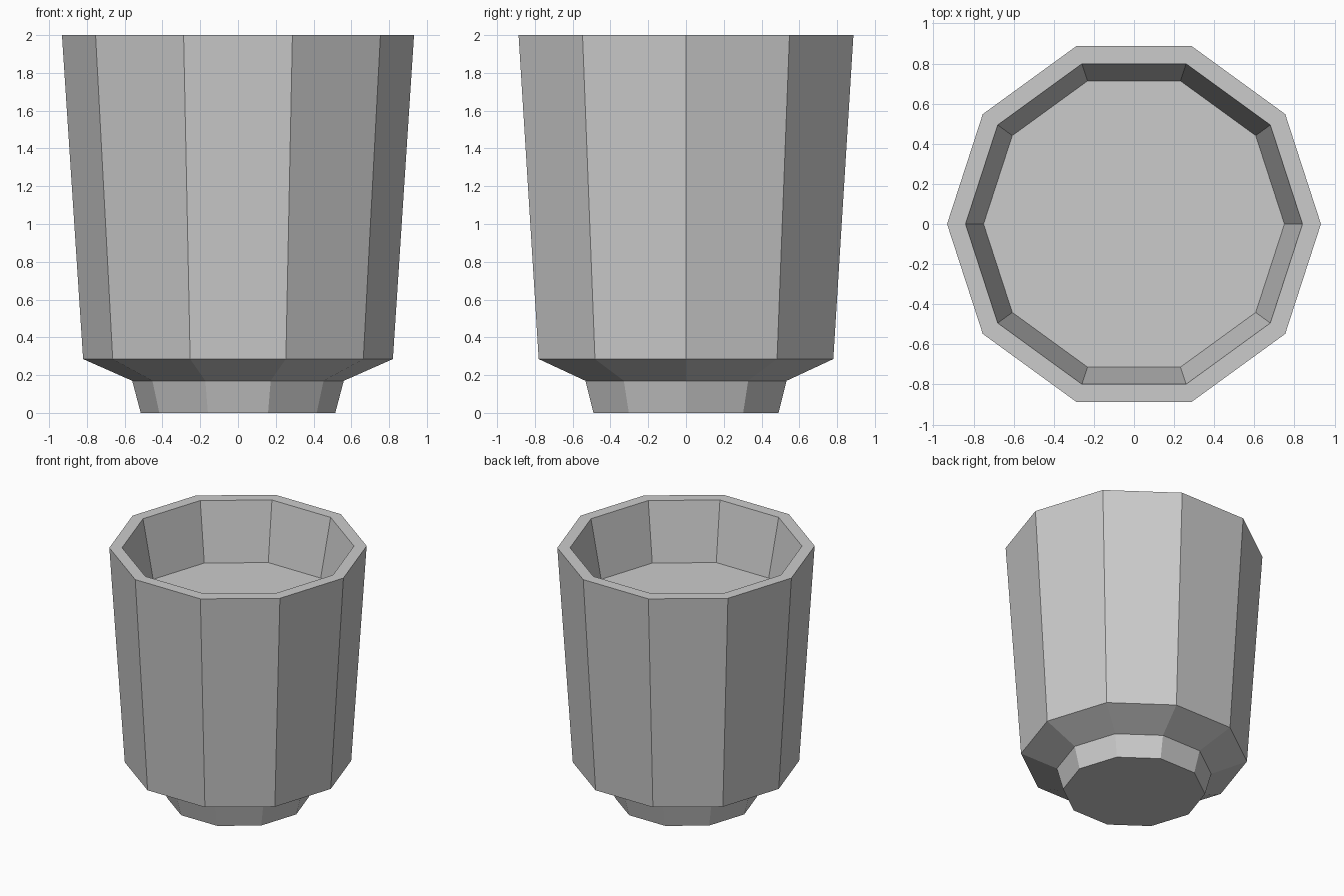
import bpy
import bmesh
import math

if "Cube" in bpy.data.objects:
    bpy.data.objects.remove(bpy.data.objects["Cube"])

SIDES = 10

# Radius and height pairs: foot, flared shoulder, body, rim, inner wall
PROFILE = [(0.515, 0.0), (0.56, 0.17), (0.82, 0.285),
           (0.932, 2.0), (0.84, 2.0), (0.75, 1.54)]

grey = bpy.data.materials.new("plain_grey")
grey.diffuse_color = (0.6, 0.6, 0.6, 1.0)
grey.use_nodes = True
grey.node_tree.nodes["Principled BSDF"].inputs["Base Color"].default_value = grey.diffuse_color


def ring(bm, radius, z):
    step = 2 * math.pi / SIDES
    return [bm.verts.new((radius * math.cos(i * step), radius * math.sin(i * step), z))
            for i in range(SIDES)]


bm = bmesh.new()
rings = [ring(bm, r, z) for r, z in PROFILE]

# Walls between neighbouring rings
for low, high in zip(rings, rings[1:]):
    for i in range(SIDES):
        j = (i + 1) % SIDES
        bm.faces.new((low[i], low[j], high[j], high[i]))

# Underside and inner floor
bm.faces.new(rings[0][::-1])
bm.faces.new(rings[-1])
bmesh.ops.recalc_face_normals(bm, faces=bm.faces[:])

mesh = bpy.data.meshes.new("pot")
bm.to_mesh(mesh)
bm.free()
mesh.materials.append(grey)
pot = bpy.data.objects.new("pot", mesh)
bpy.context.collection.objects.link(pot)
